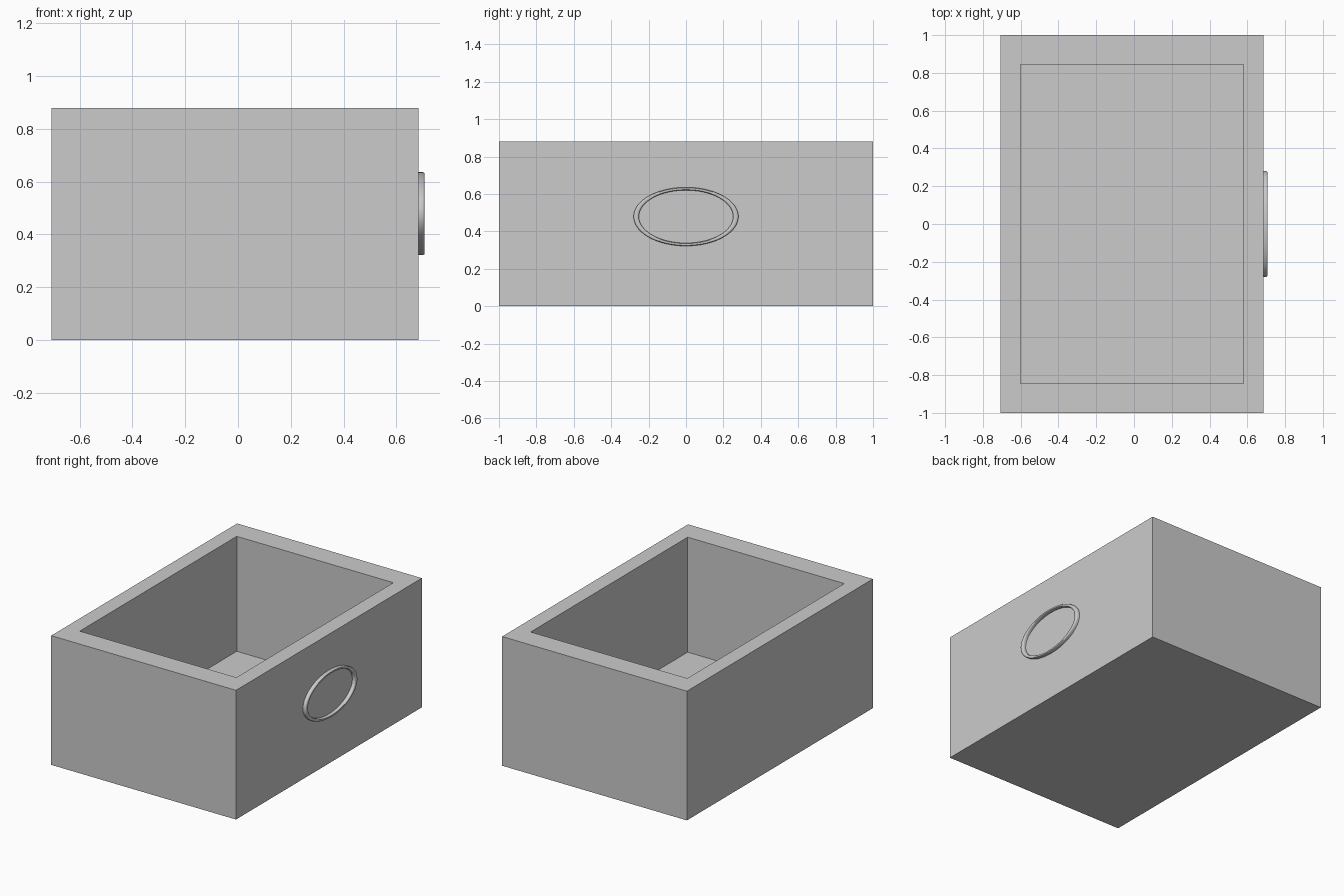
import bpy, bmesh, math

if "Cube" in bpy.data.objects:
    bpy.data.objects.remove(bpy.data.objects["Cube"])


def make_object(name, bm):
    bmesh.ops.recalc_face_normals(bm, faces=bm.faces)
    mesh = bpy.data.meshes.new(name)
    bm.to_mesh(mesh)
    bm.free()
    obj = bpy.data.objects.new(name, mesh)
    bpy.context.collection.objects.link(obj)
    return obj


# Open box: solid block whose top is inset and pushed down
X0, X1, Y, H = -0.707, 0.685, 1.0, 0.88
IX0, IX1, IY, FLOOR = -0.601, 0.579, 0.845, 0.097


def rect(bm, x0, x1, y, z):
    return [bm.verts.new(p) for p in ((x0, -y, z), (x1, -y, z), (x1, y, z), (x0, y, z))]


bm = bmesh.new()
loops = [rect(bm, X0, X1, Y, 0), rect(bm, X0, X1, Y, H),
         rect(bm, IX0, IX1, IY, H), rect(bm, IX0, IX1, IY, FLOOR)]
for a, b in zip(loops, loops[1:]):
    for i in range(4):
        j = (i + 1) % 4
        bm.faces.new((a[i], a[j], b[j], b[i]))
bm.faces.new(loops[0])
bm.faces.new(loops[-1])
make_object("drawer_box", bm)

# Oval ring on the right wall: softened band swept round an ellipse
RY, RZ, CZ, N = 0.28, 0.157, 0.479, 96
WY, WZ = 0.028, 0.016   # band width along each axis
profile = [(0, -0.005), (0, 0.015), (0.06, 0.019), (0.2, 0.022),
           (0.8, 0.022), (0.94, 0.019), (1, 0.015), (1, -0.005)]
bm = bmesh.new()
rings = []
for k in range(N):
    t = 2 * math.pi * k / N
    rings.append([bm.verts.new((X1 + h, (RY - WY * w) * math.cos(t),
                                CZ + (RZ - WZ * w) * math.sin(t)))
                  for w, h in profile])
for k in range(N):
    a, b = rings[k], rings[(k + 1) % N]
    for i in range(len(profile)):
        j = (i + 1) % len(profile)
        bm.faces.new((a[i], a[j], b[j], b[i]))
ring = make_object("oval_ring_pull", bm)
bpy.context.view_layer.objects.active = ring
ring.select_set(True)
bpy.ops.object.shade_smooth_by_angle(angle=math.radians(50))
